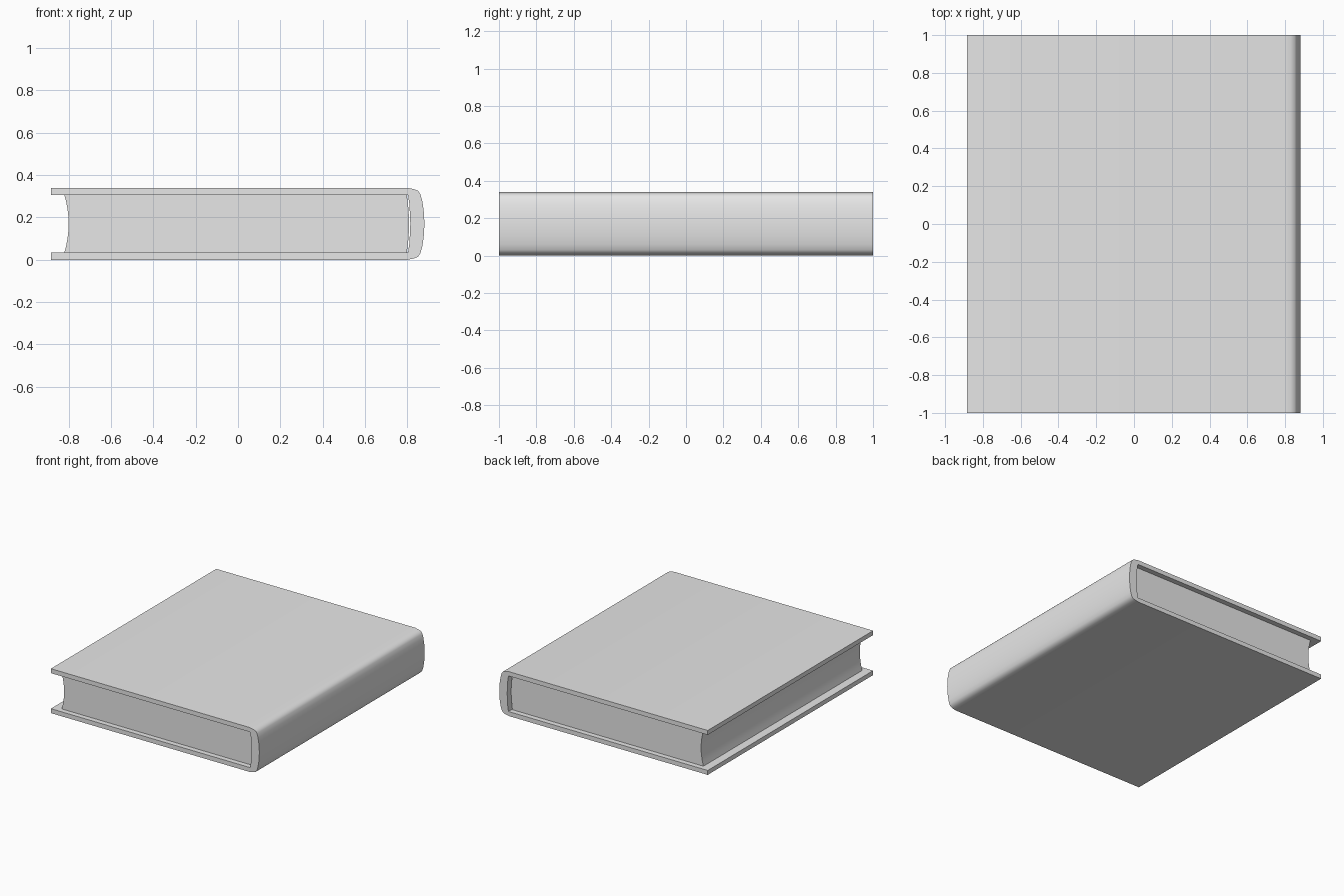
import bpy
import bmesh
import math

if "Cube" in bpy.data.objects:
    bpy.data.objects.remove(bpy.data.objects["Cube"], do_unlink=True)

grey = bpy.data.materials.new("plain_grey")
grey.use_nodes = True
colour = (0.8, 0.8, 0.8, 1)
grey.diffuse_color = colour
grey.node_tree.nodes["Principled BSDF"].inputs["Base Color"].default_value = colour

HEIGHT = 0.34
MID = HEIGHT / 2
BOARD = 0.034


def mirrored(points):
    """Continue a top-half outline with its reflection about mid height."""
    return points + [(x, HEIGHT - z) for x, z in reversed(points) if abs(z - MID) > 1e-4]


def extrude_profile(name, outline, half_depth):
    """Prism along y from an outline in x and z."""
    bm = bmesh.new()
    face = bm.faces.new([bm.verts.new((x, -half_depth, z)) for x, z in outline])
    side = bmesh.ops.extrude_face_region(bm, geom=[face])["geom"]
    verts = [v for v in side if isinstance(v, bmesh.types.BMVert)]
    bmesh.ops.translate(bm, verts=verts, vec=(0, 2 * half_depth, 0))
    bmesh.ops.recalc_face_normals(bm, faces=bm.faces)
    mesh = bpy.data.meshes.new(name)
    bm.to_mesh(mesh)
    bm.free()
    obj = bpy.data.objects.new(name, mesh)
    bpy.context.collection.objects.link(obj)
    mesh.materials.append(grey)
    bpy.ops.object.select_all(action="DESELECT")
    obj.select_set(True)
    bpy.context.view_layer.objects.active = obj
    bpy.ops.object.shade_smooth_by_angle(angle=math.radians(50))
    return obj


# Cover: two boards joined by a rounded spine
outer = mirrored([(-0.884, HEIGHT), (0.8, HEIGHT), (0.83, 0.334), (0.85, 0.326),
                  (0.861, 0.31), (0.87, 0.28), (0.877, 0.235), (0.881, MID)])
inner = mirrored([(-0.884, HEIGHT - BOARD), (0.803, HEIGHT - BOARD),
                  (0.81, 0.26), (0.814, MID)])
extrude_profile("cover", outer + inner[::-1], 1.0)

# Pages: hollow fore edge, slightly rounded back
STEPS = 8
page_half = MID - BOARD
heights = [MID + page_half * (1 - 2 * i / STEPS) for i in range(STEPS + 1)]
bulge = [1 - ((z - MID) / page_half) ** 2 for z in heights]
back = [(0.797 + 0.011 * b, z) for z, b in zip(heights, bulge)]
fore = [(-0.82 + 0.02 * b, z) for z, b in zip(heights, bulge)]
extrude_profile("pages", back + fore[::-1], 0.96)
